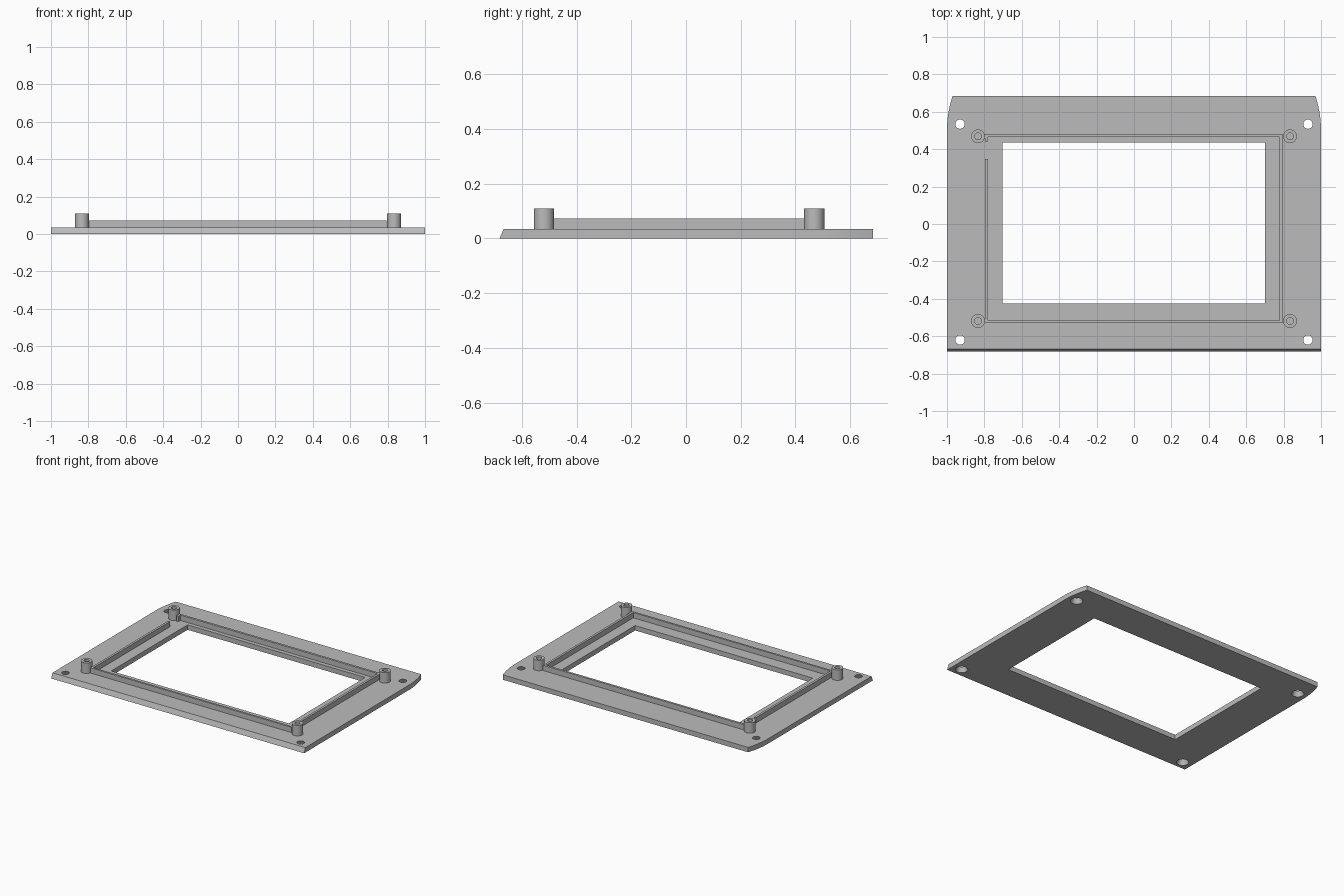
import bpy
import bmesh
from math import cos, sin, tau, radians

cube = bpy.data.objects.get("Cube")
if cube:
    bpy.data.objects.remove(cube, do_unlink=True)

grey = bpy.data.materials.new("mid grey plastic")
grey.use_nodes = True
grey.diffuse_color = (0.5, 0.5, 0.5, 1)
grey.node_tree.nodes["Principled BSDF"].inputs["Base Color"].default_value = (0.5, 0.5, 0.5, 1)

PLATE_TOP = 0.035
RIM_TOP = 0.073
POST_TOP = 0.11


def circle(x, y, r, n=32):
    return [(x + r * cos(tau * i / n), y + r * sin(tau * i / n)) for i in range(n)]


def rectangle(x0, x1, y0, y1):
    return [(x0, y0), (x1, y0), (x1, y1), (x0, y1)]


def solid(name, loops, z0, z1):
    """Closed solid from (bottom, top) outline pairs; later pairs are holes."""
    bm = bmesh.new()
    caps = [[], []]
    for pair in loops:
        rings = [[bm.verts.new((x, y, z)) for x, y in pts] for pts, z in zip(pair, (z0, z1))]
        n = len(rings[0])
        for ring, cap in zip(rings, caps):
            cap += [bm.edges.new((ring[i], ring[(i + 1) % n])) for i in range(n)]
        low, high = rings
        for i in range(n):
            j = (i + 1) % n
            bm.faces.new((low[i], low[j], high[j], high[i]))
    for cap in caps:
        bmesh.ops.triangle_fill(bm, use_beauty=True, use_dissolve=False, edges=cap)
    bmesh.ops.recalc_face_normals(bm, faces=bm.faces[:])
    mesh = bpy.data.meshes.new(name)
    bm.to_mesh(mesh)
    bm.free()
    mesh.materials.append(grey)
    obj = bpy.data.objects.new(name, mesh)
    bpy.context.collection.objects.link(obj)
    bpy.ops.object.select_all(action='DESELECT')
    obj.select_set(True)
    bpy.context.view_layer.objects.active = obj
    bpy.ops.object.shade_smooth_by_angle(angle=radians(30))
    return obj


def plate_outline(front_y):
    # Straight sides that curve inwards towards the back corners
    steps = 10
    side = [(1 - 0.03 * (i / steps) ** 2, 0.5 + 0.184 * i / steps) for i in range(steps + 1)]
    return [(-1, front_y), (1, front_y)] + side + [(-x, y) for x, y in reversed(side)]


# Bezel plate: sloped front edge, screen window, countersunk screw holes
window = rectangle(-0.704, 0.7, -0.426, 0.436)
loops = [(plate_outline(-0.682), plate_outline(-0.667)), (window, window)]
for sx in (-1, 1):
    for y in (0.534, -0.62):
        loops.append((circle(sx * 0.93, y, 0.04), circle(sx * 0.93, y, 0.025)))
solid("bezel_plate", loops, 0, PLATE_TOP)

# Thin locating rim with a cable gap on the right side
rim = [(-0.797, 0.348), (-0.797, -0.53), (0.794, -0.53), (0.794, 0.481),
       (-0.797, 0.481), (-0.797, 0.441), (-0.781, 0.441), (-0.781, 0.465),
       (0.778, 0.465), (0.778, -0.516), (-0.781, -0.516), (-0.781, 0.348)]
solid("locating_rim", [(rim, rim)], PLATE_TOP, RIM_TOP)

# Hollow screw posts at the rim corners
for side, sx in (("right", -1), ("left", 1)):
    for end, y in (("back", 0.469), ("front", -0.519)):
        outer = circle(sx * 0.834, y, 0.037)
        bore = circle(sx * 0.834, y, 0.018)
        solid(f"screw_post_{end}_{side}", [(outer, outer), (bore, bore)], PLATE_TOP, POST_TOP)
